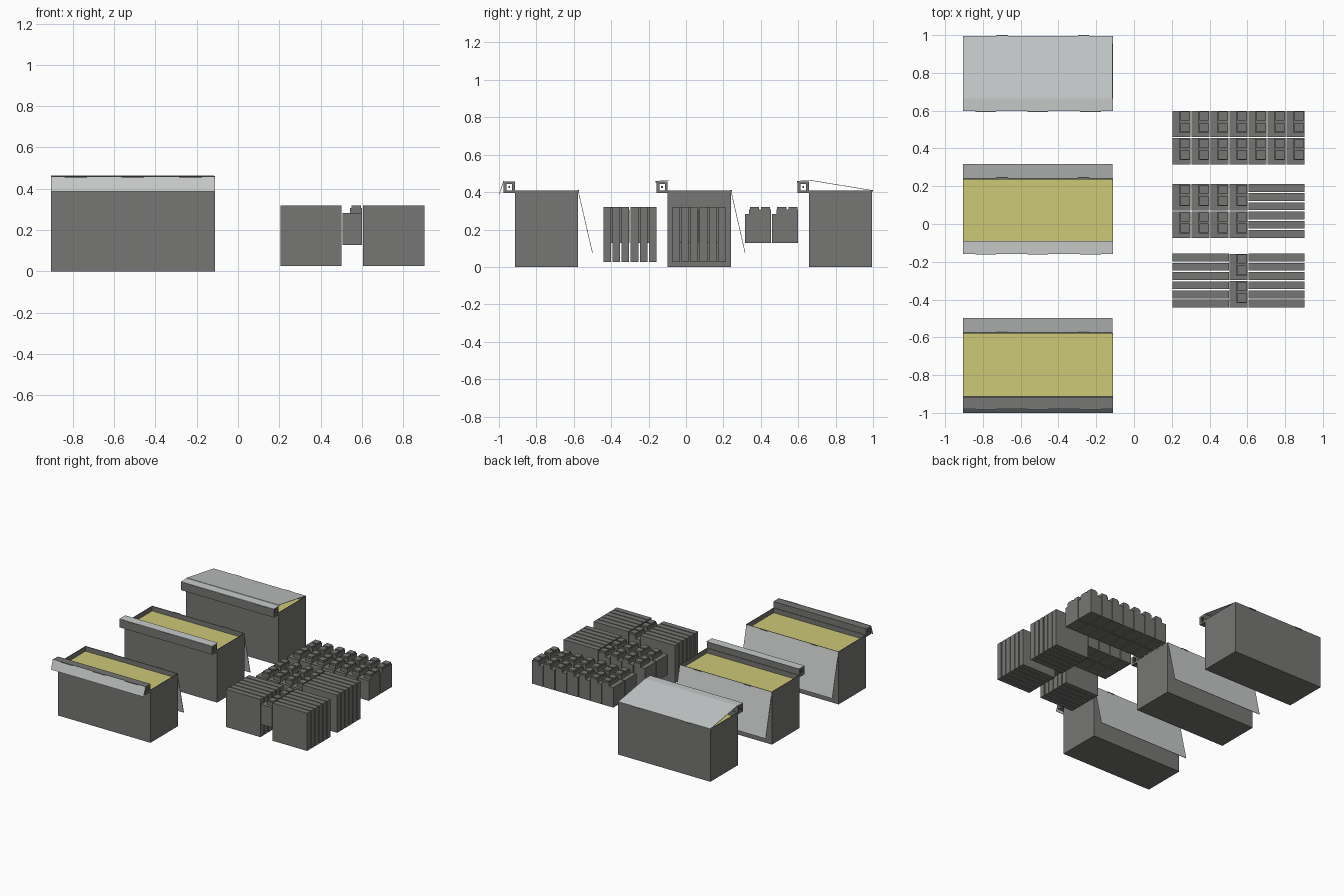
import bpy, bmesh, math

if "Cube" in bpy.data.objects:
    bpy.data.objects.remove(bpy.data.objects["Cube"])

def material(name, rgb):
    m = bpy.data.materials.new(name)
    m.diffuse_color = (*rgb, 1)
    m.use_nodes = True
    m.node_tree.nodes["Principled BSDF"].inputs["Base Color"].default_value = m.diffuse_color
    return m

DARK = material("dark grey", (0.18, 0.186, 0.172))
LIGHT = material("light grey", (0.57, 0.59, 0.59))
YELLOW = material("yellow", (0.61, 0.58, 0.18))

def finish(bm, name, mat):
    bmesh.ops.recalc_face_normals(bm, faces=bm.faces)
    me = bpy.data.meshes.new(name)
    bm.to_mesh(me)
    bm.free()
    me.materials.append(mat)
    ob = bpy.data.objects.new(name, me)
    bpy.context.collection.objects.link(ob)
    return ob

def add_box(bm, x0, x1, y0, y1, z0, z1):
    vs = bmesh.ops.create_cube(bm, size=1)["verts"]
    for v in vs:
        v.co = ((x0 + x1) / 2 + v.co.x * (x1 - x0),
                (y0 + y1) / 2 + v.co.y * (y1 - y0),
                (z0 + z1) / 2 + v.co.z * (z1 - z0))

def boxes(name, mat, dims):
    bm = bmesh.new()
    for d in dims:
        add_box(bm, *d)
    return finish(bm, name, mat)

def plate(name, mat, x0, x1, a, b, t=0.003):
    """Thin sheet running along x, from point a to point b in the yz plane."""
    dy, dz = b[0] - a[0], b[1] - a[1]
    l = math.hypot(dy, dz)
    ny, nz = -dz / l * t / 2, dy / l * t / 2
    ring = [(a[0] + ny, a[1] + nz), (b[0] + ny, b[1] + nz),
            (b[0] - ny, b[1] - nz), (a[0] - ny, a[1] - nz)]
    bm = bmesh.new()
    ends = [[bm.verts.new((x, y, z)) for y, z in ring] for x in (x0, x1)]
    for e in ends:
        bm.faces.new(e)
    for i in range(4):
        j = (i + 1) % 4
        bm.faces.new((ends[0][i], ends[0][j], ends[1][j], ends[1][i]))
    return finish(bm, name, mat)

X0, X1, TOP, DEPTH, RAIL_TOP = -0.906, -0.111, 0.409, 0.338, 0.459

def container(tag, y, lid_end, flap_end):
    """Open bin with yellow filling, hinged lid, front rail and rail flap."""
    yb, w = y + DEPTH, 0.004
    # thin-walled bin
    boxes("bin_" + tag, DARK, [
        (X0, X1, y, yb, 0, w),
        (X0, X1, y, y + w, w, TOP), (X0, X1, yb - w, yb, w, TOP),
        (X0, X0 + w, y + w, yb - w, w, TOP), (X1 - w, X1, y + w, yb - w, w, TOP)])
    boxes("filling_" + tag, YELLOW,
          [(X0 + w, X1 - w, y + w, yb - w, w, 0.372)])
    # hollow rail on the front edge with a rod inside
    r0, r1, rb, t = y - 0.06, y, 0.394, 0.015
    boxes("front_rail_" + tag, DARK, [
        (X0, X1, r0, r1, rb, rb + t), (X0, X1, r0, r1, RAIL_TOP - t, RAIL_TOP - 0.002),
        (X0, X1, r0, r0 + t, rb + t, RAIL_TOP - t),
        (X0, X1, r1 - t, r1, rb + t, RAIL_TOP - t)])
    yc, zc = (r0 + r1) / 2, (rb + RAIL_TOP) / 2
    boxes("rail_rod_" + tag, DARK,
          [(X0, X1, yc - 0.005, yc + 0.005, zc - 0.005, zc + 0.005)])
    # lid and rail flap
    plate("lid_" + tag, LIGHT, X0, X1 - 0.004, (yb, TOP), lid_end)
    plate("rail_flap_" + tag, LIGHT, X0, X1, (r0, RAIL_TOP), flap_end)
    # hinges
    boxes("lid_hinges_" + tag, DARK,
          [(x, x + 0.06, yb - 0.002, yb + 0.005, TOP - 0.006, TOP + 0.001)
           for x in (-0.727, -0.297)])
    boxes("flap_hinges_" + tag, DARK,
          [(x, x + 0.11, r0 - 0.004, r0 + 0.002, RAIL_TOP - 0.007, RAIL_TOP)
           for x in (-0.84, -0.565, -0.285)])

container("front", -0.915, (-0.5, 0.075), (-0.998, 0.387))
container("middle", -0.098, (0.316, 0.075), (-0.09, 0.46))
container("rear", 0.657, (0.665, 0.463), (0.665, 0.46))

def slabs(name, x, y):
    """Stack of six upright panels."""
    for i in range(6):
        a = y + i * 0.0487
        boxes(f"{name}_{i + 1}", DARK, [(x, x + 0.297, a, a + 0.041, 0.027, 0.32)])

def canister(name, x, y):
    """Small case with a stepped top carrying two caps."""
    boxes(name, DARK, [
        (x, x + 0.095, y, y + 0.139, 0.127, 0.282),
        (x + 0.036, x + 0.095, y + 0.023, y + 0.139, 0.282, 0.308),
        (x + 0.042, x + 0.09, y + 0.027, y + 0.076, 0.308, 0.32),
        (x + 0.042, x + 0.09, y + 0.087, y + 0.135, 0.308, 0.32)])

# three groups of goods: columns holding canisters, x positions of panel stacks
groups = [("front", -0.442, [3], [0.205, 0.606]),
          ("middle", -0.073, range(4), [0.606]),
          ("rear", 0.315, range(7), [])]
for tag, y, columns, stacks in groups:
    for c in columns:
        for r in range(2):
            canister(f"canister_{tag}_{c + 1}_{r + 1}", 0.205 + c * 0.1005, y + r * 0.145)
    for k, x in enumerate(stacks):
        slabs(f"panel_{tag}_{k + 1}", x, y)
